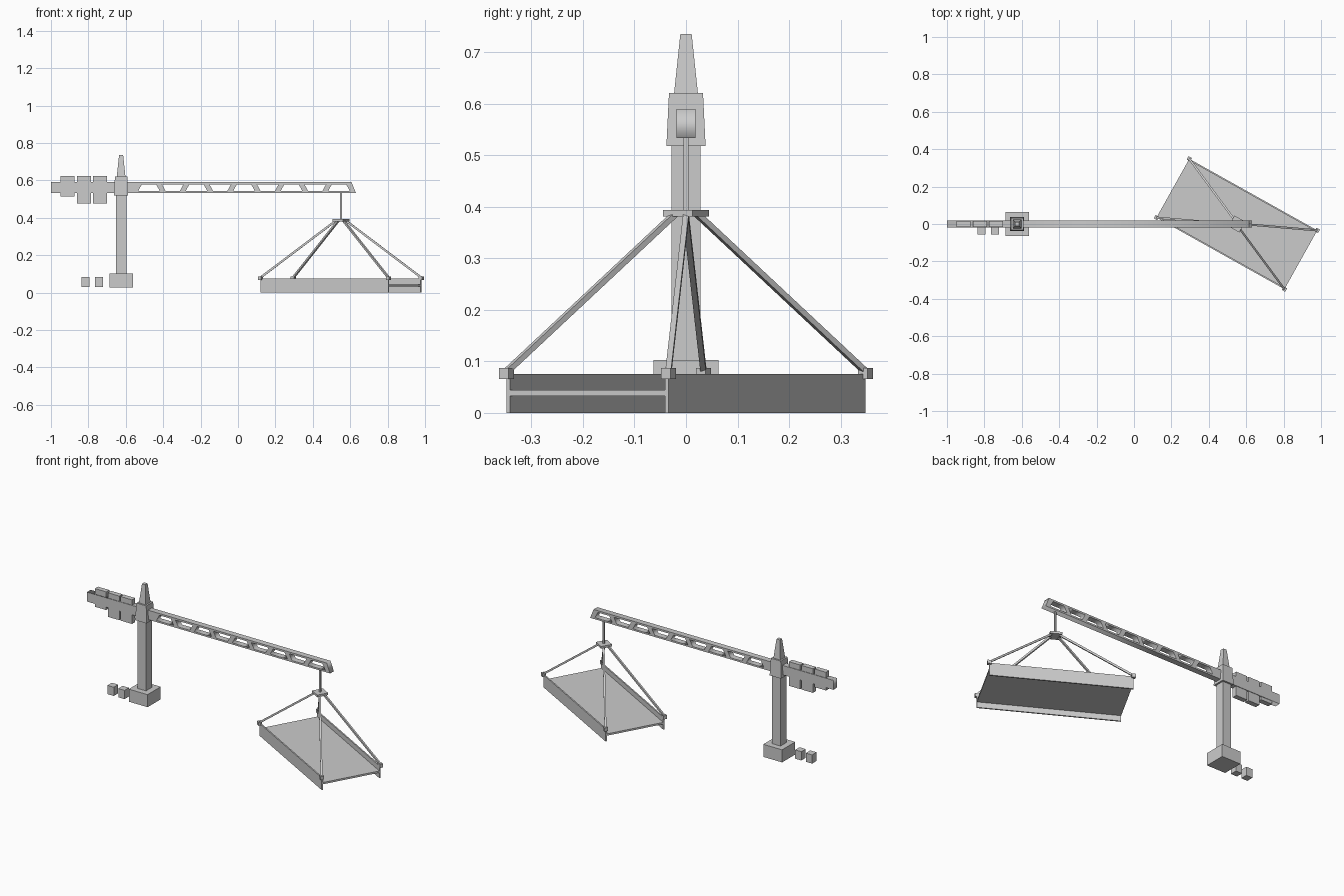
import bpy, bmesh
from math import radians
from mathutils import Vector, Matrix

if "Cube" in bpy.data.objects:
    bpy.data.objects.remove(bpy.data.objects["Cube"])


def frustum(name, x, y, z0, z1, bottom, top=None, rot=0.0):
    """Box or tapered box; bottom/top are (x, y) half sizes."""
    top = top or bottom
    bm = bmesh.new()
    bmesh.ops.create_cube(bm, size=2)
    for v in bm.verts:
        h = top if v.co.z > 0 else bottom
        v.co = (v.co.x * h[0], v.co.y * h[1], z1 if v.co.z > 0 else z0)
    return finish(name, bm, Matrix.Translation((x, y, 0)) @ Matrix.Rotation(rot, 4, 'Z'))


def finish(name, bm, matrix):
    me = bpy.data.meshes.new(name)
    bm.to_mesh(me)
    bm.free()
    ob = bpy.data.objects.new(name, me)
    ob.matrix_world = matrix
    bpy.context.collection.objects.link(ob)
    return ob


def bar(name, a, b, width):
    """Square bar between two points."""
    a, b = Vector(a), Vector(b)
    d = b - a
    bm = bmesh.new()
    bmesh.ops.create_cube(bm, size=1)
    bmesh.ops.scale(bm, vec=(width, width, d.length), verts=bm.verts)
    return finish(name, bm, Matrix.Translation((a + b) / 2) @ d.to_track_quat('Z', 'Y').to_matrix().to_4x4())


# Mast
MX = -0.625
frustum("mast_base", MX, 0, 0.027, 0.103, (0.063, 0.063))
frustum("mast", MX, 0, 0.10, 0.53, (0.028, 0.028))
frustum("slewing_head", MX, 0, 0.518, 0.621, (0.038, 0.038), (0.033, 0.033))
frustum("mast_peak", MX, 0, 0.621, 0.735, (0.023, 0.023), (0.011, 0.011))

# Jib: side profile with alternating trapezoid openings, extruded
outlines = [[(-1, 0.533), (0.63, 0.533), (0.607, 0.59), (-1, 0.59)]]
for i in range(9):
    c = -0.476 + 0.127 * i
    lo, hi = (0.058, 0.038) if i % 2 == 0 else (0.038, 0.058)
    outlines.append([(c - lo, 0.543), (c + lo, 0.543), (c + hi, 0.579), (c - hi, 0.579)])
curve = bpy.data.curves.new("jib_profile", 'CURVE')
curve.dimensions = '2D'
curve.fill_mode = 'BOTH'
curve.extrude = 0.018
for pts in outlines:
    s = curve.splines.new('POLY')
    s.points.add(len(pts) - 1)
    for p, (x, z) in zip(s.points, pts):
        p.co = (x, z, 0, 1)
    s.use_cyclic_u = True
tmp = bpy.data.objects.new("jib_profile", curve)
bpy.context.collection.objects.link(tmp)
bpy.context.view_layer.update()
mesh = bpy.data.meshes.new_from_object(tmp.evaluated_get(bpy.context.evaluated_depsgraph_get()))
bpy.data.objects.remove(tmp)
mesh.transform(Matrix.Rotation(radians(90), 4, 'X'))
bpy.context.collection.objects.link(bpy.data.objects.new("jib", mesh))

# Counterweights on the rear arm
for i, (x, z0, z1) in enumerate([(-0.911, 0.514, 0.624), (-0.823, 0.476, 0.622), (-0.738, 0.476, 0.622)]):
    frustum(f"counterweight_{i}", x, 0, z0, z1, (0.038, 0.015))

# Loose blocks beside the base
for i, x in enumerate((-0.815, -0.743)):
    frustum(f"loose_block_{i}", x, -0.034, 0.03, 0.083, (0.021, 0.021))

# Hoist cable and spreader plate
ROT = radians(-29.2)
C = Vector((0.55, 0, 0))
R = Matrix.Rotation(ROT, 3, 'Z')
frustum("hoist_cable", C.x, 0, 0.385, 0.54, (0.005, 0.005))
frustum("spreader_plate", C.x, 0, 0.381, 0.394, (0.033, 0.033), rot=ROT)

# Hanging platform: floor between two long side walls
L, W = 0.392, 0.180
frustum("platform_floor", C.x, 0, 0.033, 0.044, (L, W - 0.004), rot=ROT)
for side in (-1, 1):
    p = C + R @ Vector((0, side * (W - 0.004), 0))
    frustum(f"platform_wall_{side}", p.x, p.y, 0, 0.075, (L, 0.004), rot=ROT)

# Corner blocks and slings
for sx in (-1, 1):
    for sy in (-1, 1):
        p = C + R @ Vector((sx * L, sy * W, 0))
        t = C + R @ Vector((sx * 0.02, sy * 0.012, 0))
        frustum(f"corner_block_{sx}_{sy}", p.x, p.y, 0.066, 0.087, (0.0105, 0.0105), rot=ROT)
        bar(f"sling_{sx}_{sy}", (p.x, p.y, 0.08), (t.x, t.y, 0.387), 0.011)
